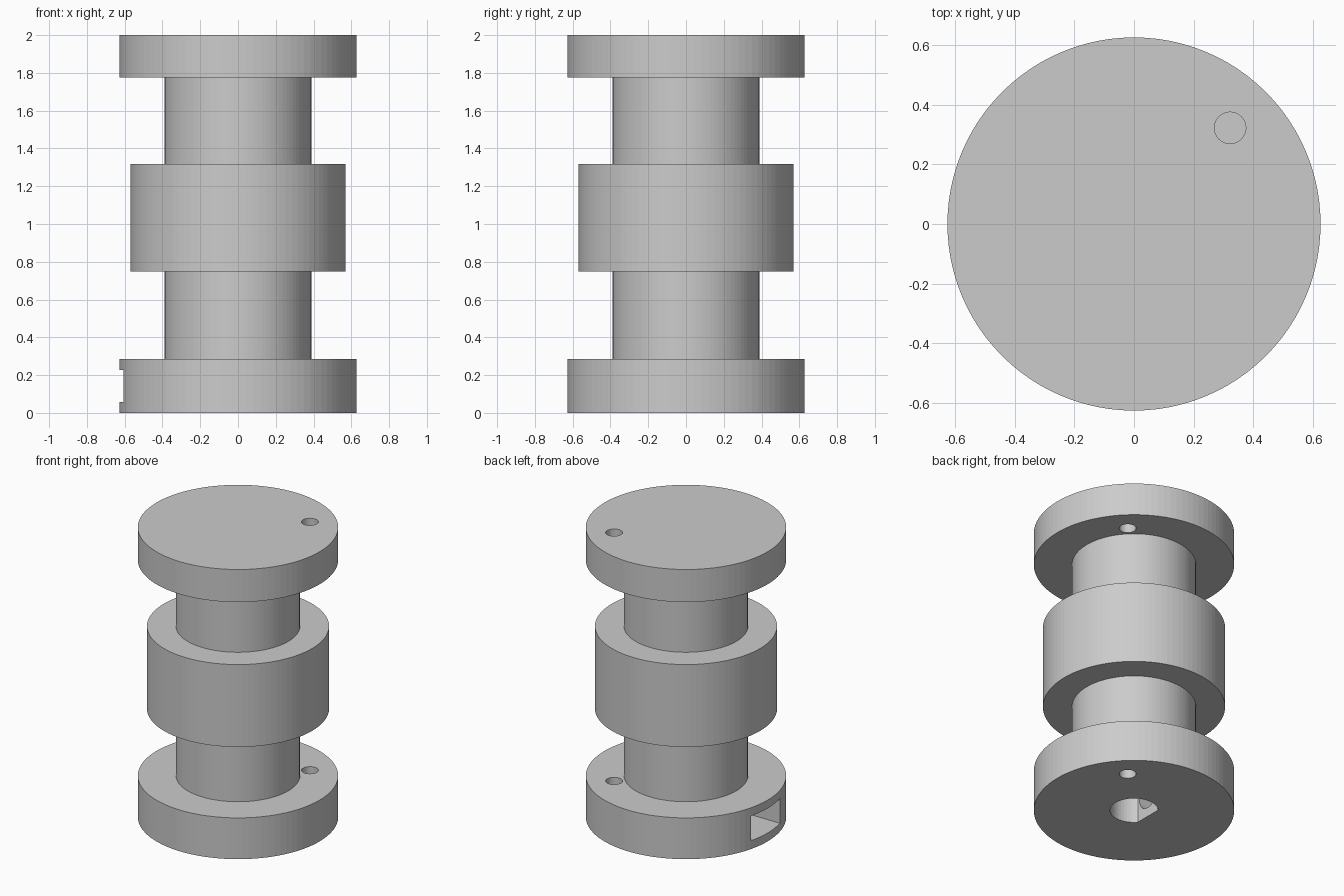
import bpy, bmesh, math
from mathutils import Matrix, Vector

cube = bpy.data.objects.get("Cube")
if cube:
    bpy.data.objects.remove(cube)

SIDES = 96
grey = bpy.data.materials.new("plain grey")
grey.use_nodes = True
grey.diffuse_color = (0.6, 0.6, 0.6, 1)
grey.node_tree.nodes["Principled BSDF"].inputs["Base Color"].default_value = grey.diffuse_color


def make_object(name, bm):
    bmesh.ops.recalc_face_normals(bm, faces=bm.faces)
    mesh = bpy.data.meshes.new(name)
    bm.to_mesh(mesh)
    bm.free()
    mesh.materials.append(grey)
    obj = bpy.data.objects.new(name, mesh)
    bpy.context.collection.objects.link(obj)
    return obj


def cylinder(name, radius, start, end, sides=32, flat=None):
    """Cylinder between two points, with an optional flat on its -x side."""
    start, end = Vector(start), Vector(end)
    axis = end - start
    bm = bmesh.new()
    turn = axis.to_track_quat('Z', 'Y').to_matrix().to_4x4()
    bmesh.ops.create_cone(bm, cap_ends=True, segments=sides, radius1=radius, radius2=radius,
                          depth=axis.length,
                          matrix=Matrix.Translation((start + end) / 2) @ turn)
    if flat is not None:
        cut = bmesh.ops.bisect_plane(bm, geom=bm.verts[:] + bm.edges[:] + bm.faces[:],
                                     plane_co=(flat, 0, 0), plane_no=(-1, 0, 0), clear_outer=True)
        edges = [e for e in cut["geom_cut"] if isinstance(e, bmesh.types.BMEdge)]
        bmesh.ops.holes_fill(bm, edges=edges, sides=0)
    return make_object(name, bm)


def box(name, low, high):
    low, high = Vector(low), Vector(high)
    bm = bmesh.new()
    bmesh.ops.create_cube(bm, size=1, matrix=Matrix.Translation((low + high) / 2)
                          @ Matrix.Diagonal((*(high - low), 1)))
    return make_object(name, bm)


# Stepped spool body, turned from one profile
profile = [(0, 0), (0.627, 0), (0.627, 0.285), (0.388, 0.285), (0.388, 0.748), (0.57, 0.748),
           (0.57, 1.317), (0.388, 1.317), (0.388, 1.775), (0.627, 1.775), (0.627, 2), (0, 2)]
bm = bmesh.new()
points = [bm.verts.new((r, 0, z)) for r, z in profile]
edges = [bm.edges.new(pair) for pair in zip(points, points[1:])]
bmesh.ops.spin(bm, geom=points + edges, axis=(0, 0, 1), cent=(0, 0, 0),
               angle=math.tau, steps=SIDES, use_merge=True)
bmesh.ops.remove_doubles(bm, verts=bm.verts, dist=0.0005)
# Flat ends become single round faces
for z in (0, 2):
    cap = [f for f in bm.faces if all(abs(v.co.z - z) < 0.001 for v in f.verts)]
    bmesh.ops.dissolve_faces(bm, faces=cap, use_verts=True)
body = make_object("spool_body", bm)

# Holes: cord holes in both flanges, D-shaped bore, nut pocket and set screw hole
hole = 0.323
cutters = [
    cylinder("top_cord_hole", 0.053, (hole, hole, 1.7), (hole, hole, 2.1)),
    cylinder("bottom_cord_hole", 0.053, (hole, hole, -0.1), (hole, hole, 0.4)),
    cylinder("shaft_bore", 0.15, (0, 0, -0.1), (0, 0, 0.285), 48, flat=-0.113),
    box("nut_pocket", (-0.36, -0.157, 0.058), (-0.75, 0.157, 0.228)),
    cylinder("set_screw_hole", 0.08, (-0.45, 0, 0.143), (-0.02, 0, 0.143)),
]
bpy.context.view_layer.objects.active = body
for cutter in cutters:
    # Boxes given with swapped corners need their normals refreshed
    cutter.hide_render = True
    mod = body.modifiers.new(cutter.name, 'BOOLEAN')
    mod.operation = 'DIFFERENCE'
    mod.solver = 'EXACT'
    mod.object = cutter
    bpy.ops.object.modifier_apply(modifier=mod.name)
for cutter in cutters:
    bpy.data.objects.remove(cutter)
